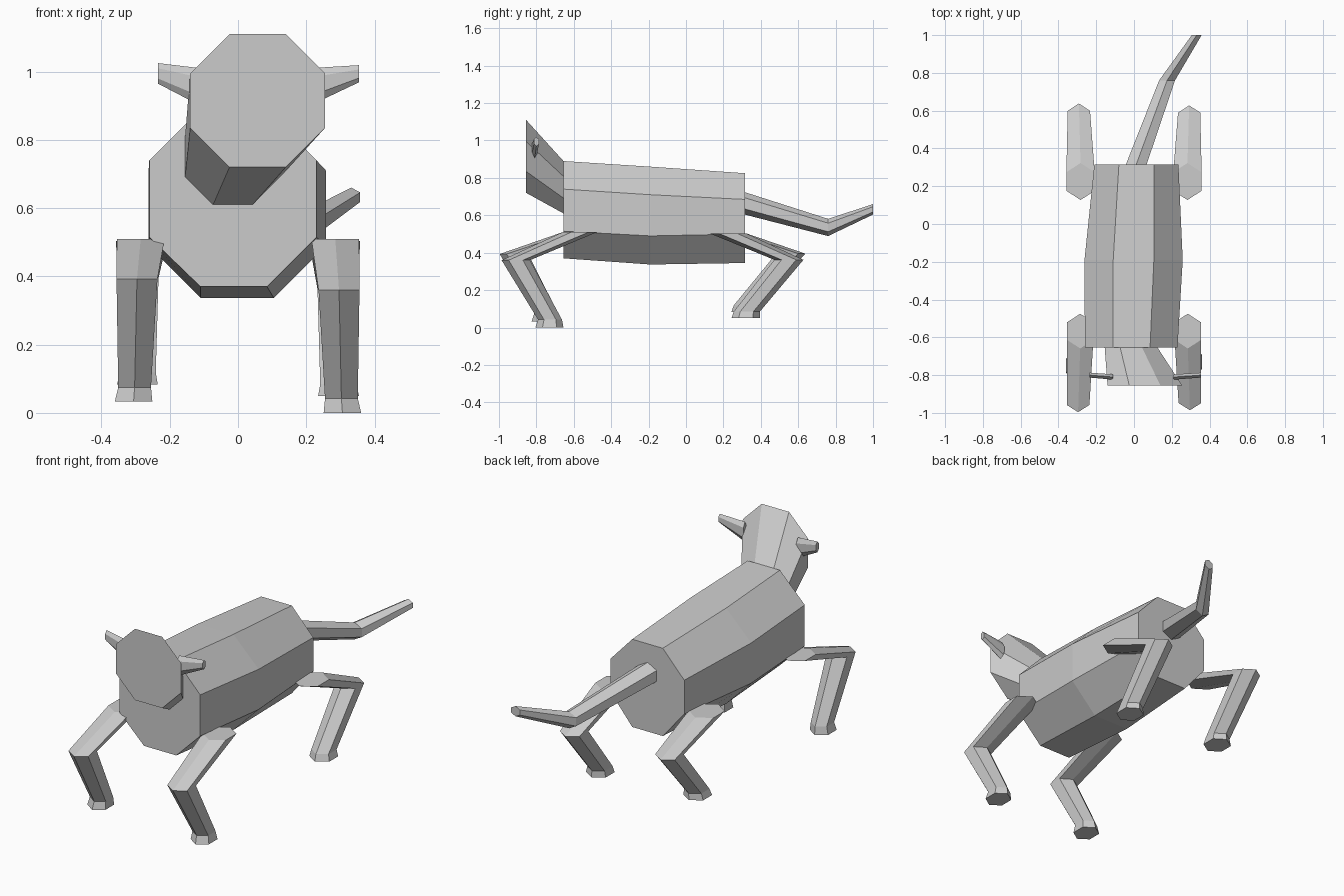
import bpy, bmesh
from math import sin, cos, pi

cube = bpy.data.objects.get("Cube")
if cube:
    bpy.data.objects.remove(cube, do_unlink=True)

grey = bpy.data.materials.new("plain grey")
grey.use_nodes = True
colour = (0.6, 0.6, 0.6, 1)
grey.diffuse_color = colour
grey.node_tree.nodes["Principled BSDF"].inputs["Base Color"].default_value = colour


def loft(name, rings):
    """Skin a list of matching rings and cap both ends."""
    bm = bmesh.new()
    loops = [[bm.verts.new(p) for p in ring] for ring in rings]
    n = len(loops[0])
    for a, b in zip(loops, loops[1:]):
        for i in range(n):
            j = (i + 1) % n
            bm.faces.new((a[i], a[j], b[j], b[i]))
    bm.faces.new(loops[0])
    bm.faces.new(loops[-1])
    bmesh.ops.recalc_face_normals(bm, faces=bm.faces)
    mesh = bpy.data.meshes.new(name)
    bm.to_mesh(mesh)
    bm.free()
    mesh.materials.append(grey)
    obj = bpy.data.objects.new(name, mesh)
    bpy.context.collection.objects.link(obj)
    return obj


def octagon(y, xs, zs):
    """Eight-sided ring facing y, from four x and four z levels."""
    x0, x1, x2, x3 = xs
    z0, z1, z2, z3 = zs
    return [(x, y, z) for x, z in ((x1, z0), (x2, z0), (x3, z1), (x3, z2),
                                   (x2, z3), (x1, z3), (x0, z2), (x0, z1))]


def hexagon(centre, flat, point, axis):
    """Six-sided ring across an axis: flat = half width, point = half height."""
    cx, cy, cz = centre
    ring = []
    for i in range(6):
        u = flat * sin(i * pi / 3) / sin(pi / 3)
        v = point * cos(i * pi / 3)
        offset = {"x": (0, u, v), "y": (u, 0, v), "z": (u, v, 0)}[axis]
        ring.append((cx + offset[0], cy + offset[1], cz + offset[2]))
    return ring


# Body and head
loft("body", [
    octagon(-0.655, (-0.26, -0.11, 0.085, 0.23), (0.37, 0.515, 0.74, 0.89)),
    octagon(-0.19, (-0.262, -0.11, 0.105, 0.258), (0.337, 0.49, 0.71, 0.86)),
    octagon(0.315, (-0.21, -0.08, 0.105, 0.235), (0.345, 0.5, 0.685, 0.825)),
])
loft("head", [
    octagon(-0.855, (-0.14, -0.025, 0.14, 0.255), (0.72, 0.835, 0.995, 1.11)),
    octagon(-0.655, (-0.155, -0.073, 0.043, 0.125), (0.61, 0.692, 0.808, 0.89)),
])

# Ears
loft("right_ear", [hexagon((-0.11, -0.81, 0.955), 0.014, 0.055, "x"),
                   hexagon((-0.235, -0.80, 0.995), 0.013, 0.03, "x")])
loft("left_ear", [hexagon((0.21, -0.81, 0.955), 0.014, 0.055, "x"),
                  hexagon((0.355, -0.80, 0.994), 0.013, 0.025, "x")])

# Tail
loft("tail", [hexagon((0.01, 0.31, 0.665), 0.055, 0.06, "y"),
              hexagon((0.175, 0.76, 0.535), 0.042, 0.046, "y"),
              hexagon((0.332, 1.0, 0.632), 0.026, 0.028, "y")])

# Legs: the right pair stands slightly higher than the left pair
for side, s, lift in (("left", 1, 0), ("right", -1, 0.033)):
    back = 0.02 * (lift > 0)
    loft("front_leg_" + side, [
        hexagon((s * 0.285, -0.567, 0.51), 0.07, 0.092, "z"),
        hexagon((s * 0.296, -0.91 - back / 2, 0.36 + lift), 0.06, 0.076, "z"),
        hexagon((s * 0.303, -0.727 - back, 0.042 + lift), 0.048, 0.064, "z"),
        hexagon((s * 0.306, -0.73 - back, lift), 0.055, 0.075, "z"),
    ])
    loft("hind_leg_" + side, [
        hexagon((s * 0.283, 0.225, 0.503), 0.075, 0.098, "z"),
        hexagon((s * 0.292, 0.55 + back / 2, 0.362 + lift), 0.059, 0.078, "z"),
        hexagon((s * 0.293, 0.325, 0.085 + lift), 0.052, 0.07, "z"),
        hexagon((s * 0.295, 0.32, 0.05 + lift), 0.06, 0.077, "z"),
    ])
